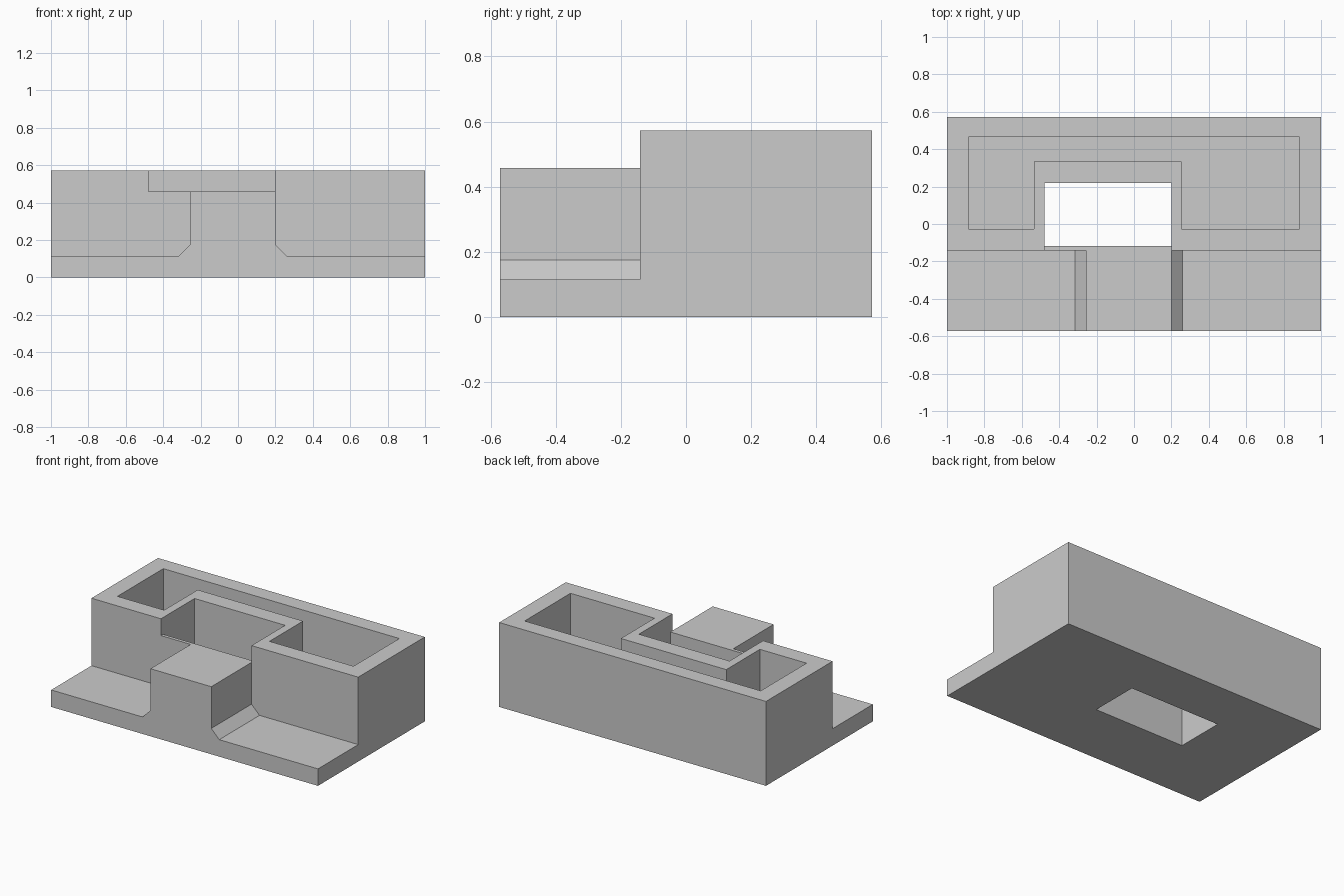
import bpy
import bmesh
from mathutils import Vector

cube = bpy.data.objects.get("Cube")
if cube:
    bpy.data.objects.remove(cube, do_unlink=True)

grey = bpy.data.materials.new("light_grey")
grey.use_nodes = True
grey.diffuse_color = (0.6, 0.6, 0.6, 1)
grey.node_tree.nodes["Principled BSDF"].inputs["Base Color"].default_value = (0.6, 0.6, 0.6, 1)


def prism(name, outline, place, depth):
    """Extrude a flat outline, positioned by place(u, v), along depth."""
    bm = bmesh.new()
    face = bm.faces.new([bm.verts.new(place(u, v)) for u, v in outline])
    extruded = bmesh.ops.extrude_face_region(bm, geom=[face])["geom"]
    moved = [e for e in extruded if isinstance(e, bmesh.types.BMVert)]
    bmesh.ops.translate(bm, verts=moved, vec=Vector(depth))
    bmesh.ops.recalc_face_normals(bm, faces=bm.faces)
    mesh = bpy.data.meshes.new(name)
    bm.to_mesh(mesh)
    bm.free()
    mesh.materials.append(grey)
    obj = bpy.data.objects.new(name, mesh)
    bpy.context.collection.objects.link(obj)
    return obj


def upright(name, outline, z0, z1):
    return prism(name, outline, lambda x, y: (x, y, z0), (0, 0, z1 - z0))


def rect(x0, x1, y0, y1):
    return [(x0, y0), (x1, y0), (x1, y1), (x0, y1)]


HALF, TOP, FLOOR, STEP = 0.572, 0.572, 0.115, 0.458
WALL_Y = -0.141                       # front of the tall part
HOLE_L, HOLE_R = -0.479, 0.2
HOLE_FRONT, HOLE_BACK = -0.118, 0.219
CLEAR = 0.8                           # cutters overshoot to here

body = upright("block_body", rect(-1, 1, -HALF, HALF), 0, TOP)


def ledge(name, inner, side):
    """Front ledge cut with a chamfer at the foot of the centre block."""
    c = 0.06
    outline = [(inner, CLEAR), (inner, FLOOR + c), (inner + side * c, FLOOR),
               (side * 1.2, FLOOR), (side * 1.2, CLEAR)]
    return prism(name, outline, lambda x, z: (x, -CLEAR, z), (0, CLEAR + WALL_Y, 0))


# U-shaped pocket wrapped around the hole
pocket = [(-0.885, -0.027), (-0.535, -0.027), (-0.535, 0.333), (0.255, 0.333),
          (0.255, -0.027), (0.885, -0.027), (0.885, 0.464), (-0.885, 0.464)]

cutters = [
    upright("notch_cutter", rect(HOLE_L, HOLE_R, -CLEAR, 0), STEP, CLEAR),
    upright("hole_cutter", rect(HOLE_L, HOLE_R, HOLE_FRONT, HOLE_BACK), -0.2, CLEAR),
    ledge("right_ledge_cutter", -0.256, -1),
    ledge("left_ledge_cutter", HOLE_R, 1),
    upright("pocket_cutter", pocket, FLOOR, CLEAR),
]

# Cut the body, bake the result and drop the cutters
for cutter in cutters:
    cut = body.modifiers.new(cutter.name, "BOOLEAN")
    cut.operation = "DIFFERENCE"
    cut.solver = "EXACT"
    cut.object = cutter
    cutter.hide_render = True

graph = bpy.context.evaluated_depsgraph_get()
body.data = bpy.data.meshes.new_from_object(body.evaluated_get(graph))
body.modifiers.clear()
for cutter in cutters:
    bpy.data.objects.remove(cutter, do_unlink=True)
